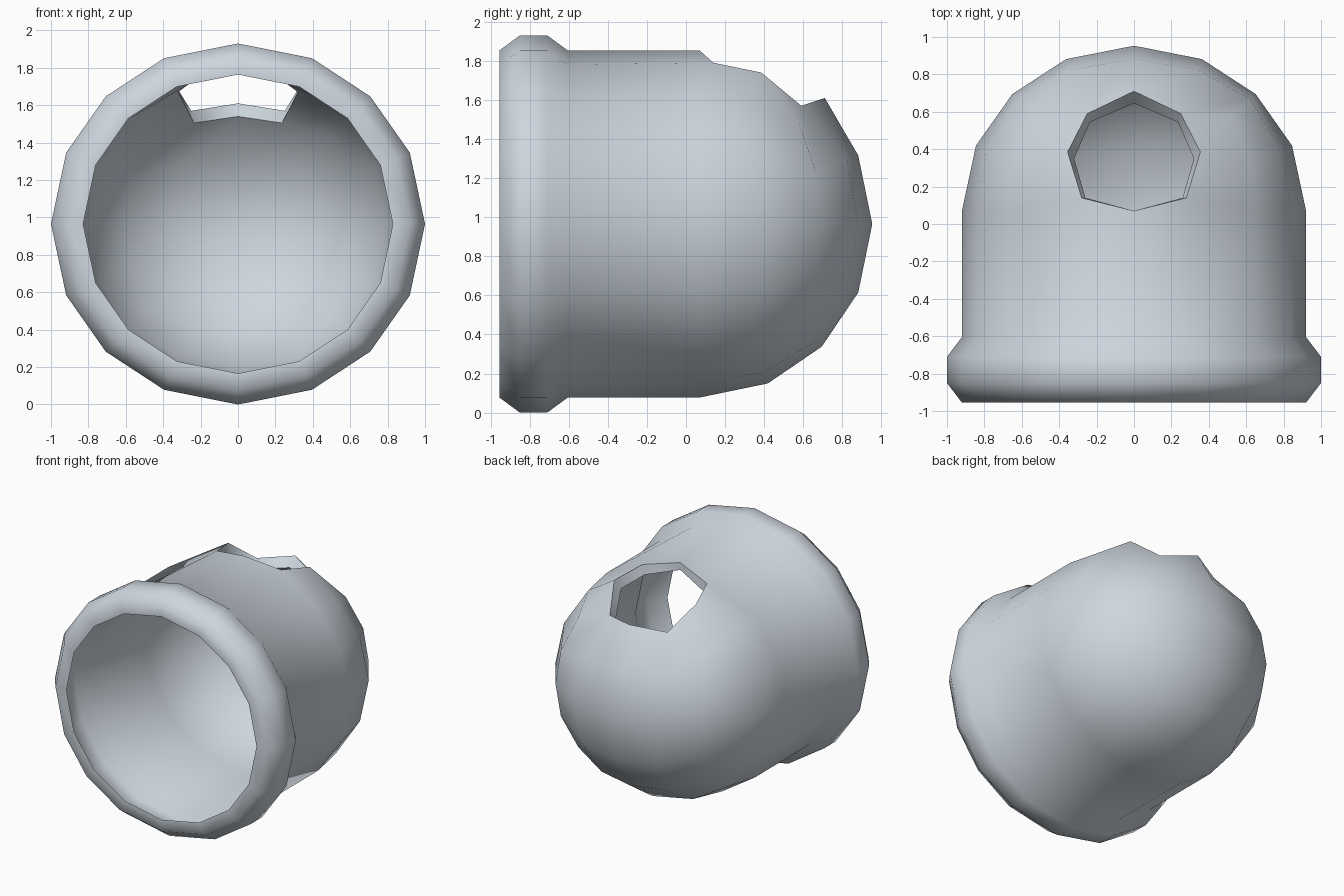
import bpy, bmesh, math
from mathutils import Vector

if "Cube" in bpy.data.objects:
    bpy.data.objects.remove(bpy.data.objects["Cube"])

U = 0.43                     # grid step of the rounded-cube dome
CZ = 0.965                   # height of the shell axis
STEPS = [-1, -U, 0, U, 1]
# 16-point square perimeter, projected to a circle later
PERIM = ([(s, 1) for s in STEPS[:-1]] + [(1, -s) for s in STEPS[:-1]] +
         [(-s, -1) for s in STEPS[:-1]] + [(-1, s) for s in STEPS[:-1]])

# (radius, y) of the open end and rim bead, outside and inside
PROFILE = {
    "out": [(0.92, -0.955), (1.0, -0.85), (1.0, -0.71), (0.92, -0.605)],
    "in": [(0.828, -0.952), (0.93, -0.845), (0.93, -0.71), (0.86, -0.60)],
}
DOME_RADIUS = {"out": 0.92, "in": 0.86}

# Reshaped corners of the top opening: (level, |px|) -> (|x|, y, z)
HOLE = {
    "out": {(4, U): (0.28, 0.14, 1.79), (5, U): (0.355, 0.385, 1.74),
            (6, U): (0.25, 0.59, 1.57), (6, 0): (0, 0.71, 1.61)},
    "in": {(4, U): (0.26, 0.14, 1.715), (5, U): (0.32, 0.35, 1.67),
           (6, U): (0.235, 0.545, 1.505), (6, 0): (0, 0.645, 1.54)},
}


def position(side, key):
    level, px, pz = key
    if pz == 1 and (level, abs(px)) in HOLE[side]:
        x, y, z = HOLE[side][(level, abs(px))]
        return Vector((math.copysign(x, px), y, z))
    if level < 4:
        r, y = PROFILE[side][level]
        d = Vector((px, 0, pz)).normalized() * r
        return Vector((d.x, y, CZ + d.z * 0.965))
    h = (0, U, 1)[level - 4]
    d = Vector((px, h, pz)).normalized() * DOME_RADIUS[side]
    return Vector((d.x, 0.07 + d.y * 0.96, CZ + d.z * 0.965))


# Quads of one shell: side bands, then the dome's end grid
quads = []
for lv in range(6):
    for i in range(16):
        a, b = PERIM[i], PERIM[(i + 1) % 16]
        quads.append([(lv, *a), (lv, *b), (lv + 1, *b), (lv + 1, *a)])
for i in range(4):
    for j in range(4):
        x0, x1, z0, z1 = STEPS[i], STEPS[i + 1], STEPS[j], STEPS[j + 1]
        quads.append([(6, x0, z1), (6, x1, z1), (6, x1, z0), (6, x0, z0)])
# Open the hole around one vertex on top of the dome
quads = [q for q in quads if (5, 0, 1) not in q]

bm = bmesh.new()
verts = {}


def vert(side, key):
    if (side, key) not in verts:
        verts[(side, key)] = bm.verts.new(position(side, key))
    return verts[(side, key)]


edges = {}
for q in quads:
    bm.faces.new([vert("out", k) for k in q])
    bm.faces.new([vert("in", k) for k in reversed(q)])
    for a, b in zip(q, q[1:] + q[:1]):
        edges.setdefault(frozenset((a, b)), []).append((a, b))
# Wall thickness along the mouth and the opening
for e in edges.values():
    if len(e) == 1:
        a, b = e[0]
        bm.faces.new([vert("out", b), vert("out", a), vert("in", a), vert("in", b)])
bmesh.ops.recalc_face_normals(bm, faces=bm.faces[:])

mesh = bpy.data.meshes.new("domed_shell")
bm.to_mesh(mesh)
bm.free()
shell = bpy.data.objects.new("domed_shell", mesh)
bpy.context.collection.objects.link(shell)

mat = bpy.data.materials.new("pale_grey")
mat.diffuse_color = (0.62, 0.68, 0.74, 1)
mat.use_nodes = True
mat.node_tree.nodes["Principled BSDF"].inputs["Base Color"].default_value = mat.diffuse_color
mesh.materials.append(mat)

bpy.context.view_layer.objects.active = shell
shell.select_set(True)
bpy.ops.object.shade_smooth_by_angle(angle=math.radians(62))
